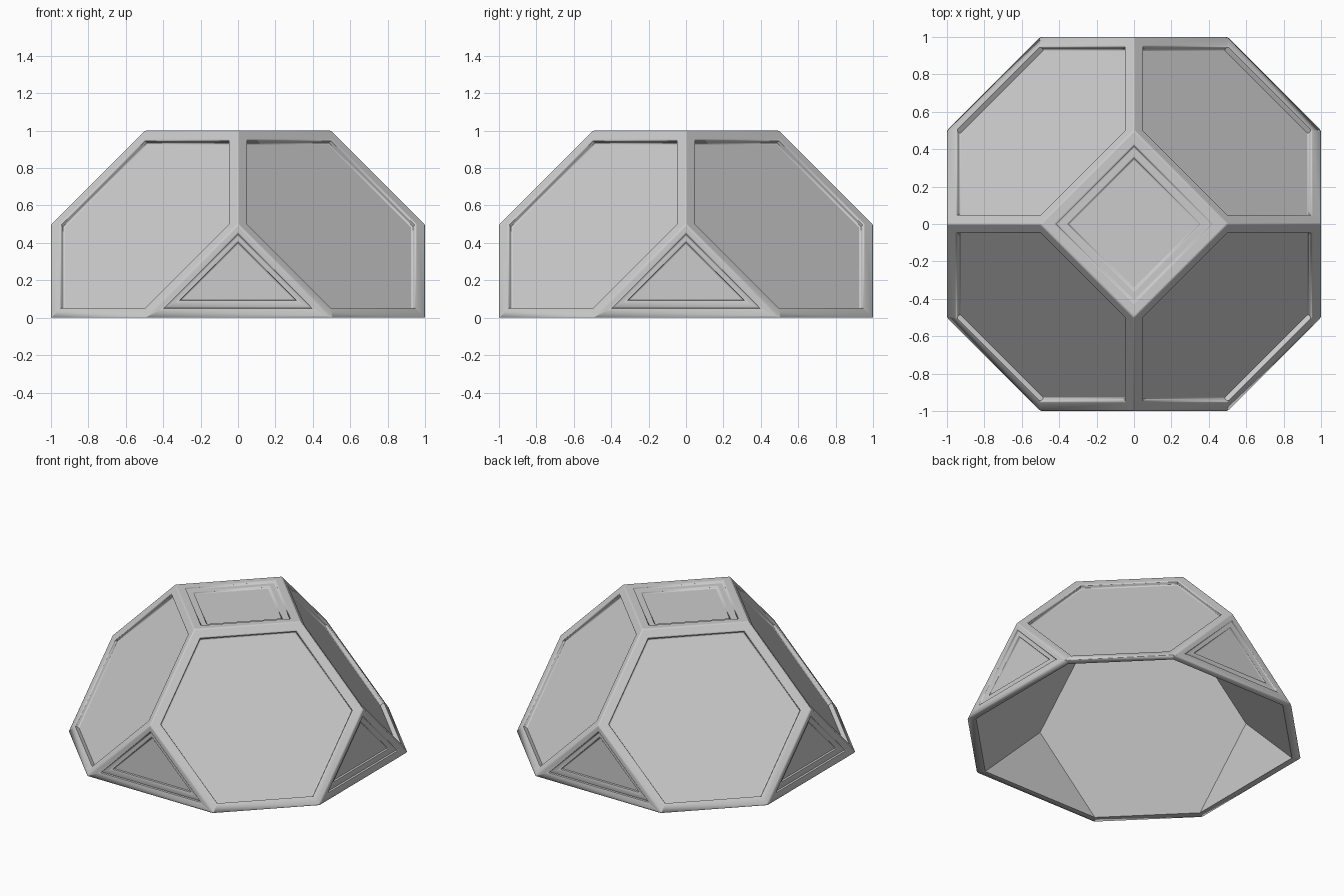
import bpy, bmesh
from itertools import product
from mathutils import Vector

if "Cube" in bpy.data.objects:
    bpy.data.objects.remove(bpy.data.objects["Cube"])


def half_shell(bm, r, k):
    """Upper half of a truncated octahedron: |axis| <= r, |x|+|y|+|z| <= k, open below."""
    b = k - r
    pts = set()
    for s, t in product((-1, 1), repeat=2):
        for p, q in ((r, b), (b, r)):
            pts.add((s * p, t * q, 0))
        pts.add((s * b, 0, r))
        pts.add((0, t * b, r))
        pts.add((s * r, 0, b))
        pts.add((0, t * r, b))
    old = set(bm.faces)
    verts = [bm.verts.new(p) for p in sorted(pts)]
    bmesh.ops.convex_hull(bm, input=verts)
    new = [f for f in bm.faces if f not in old]
    edges = list({e for f in new for e in f.edges})
    bmesh.ops.dissolve_limit(bm, angle_limit=0.02, verts=verts, edges=edges)
    bm.normal_update()
    new = [f for f in bm.faces if f not in old]
    bottom = [f for f in new if all(abs(v.co.z) < 1e-5 for v in f.verts)]
    bmesh.ops.delete(bm, geom=bottom, context='FACES_ONLY')
    return [f for f in bm.faces if f not in old]


def step(bm, face, scale, depth):
    """Inset a face by scaling about its bounding centre, then sink it straight in."""
    n = face.normal.copy()
    co = [v.co for v in face.verts]
    centre = Vector([(min(c[i] for c in co) + max(c[i] for c in co)) / 2 for i in range(3)])
    bmesh.ops.inset_individual(bm, faces=[face], thickness=0.001, depth=0)
    for v, c in zip(face.verts, [c.copy() for c in targets(face, centre, scale)]):
        v.co = c
    bmesh.ops.inset_individual(bm, faces=[face], thickness=0.002, depth=0)
    for v in face.verts:
        v.co -= n * depth


def targets(face, centre, scale):
    return [centre + (v.co - centre) * scale for v in face.verts]


bm = bmesh.new()
weight = bm.edges.layers.float.new("bevel_weight_edge")

# Outer skin, with its ridges marked for rounding
outer = half_shell(bm, 1.0, 1.5)
for e in bm.edges:
    if len(e.link_faces) == 2:
        e[weight] = 1.0

# Inner skin and flat bottom rim
wall = 0.045
inner = half_shell(bm, 1 - wall, 1.5 - wall * 3 ** 0.5)
bmesh.ops.reverse_faces(bm, faces=inner)
rim = [e for e in bm.edges if len(e.link_faces) == 1]
bmesh.ops.bridge_loops(bm, edges=rim)
bm.normal_update()

# Recessed panels: one step on hexagons, two on the square and half squares
for f in outer:
    if max(abs(c) for c in f.normal) < 0.9:
        step(bm, f, 0.9, 0.03)
    else:
        step(bm, f, 0.84 if f.normal.z > 0.9 else 0.8, 0.015)
        step(bm, f, 0.85 if f.normal.z > 0.9 else 0.79, 0.015)

bmesh.ops.recalc_face_normals(bm, faces=bm.faces[:])
mesh = bpy.data.meshes.new("panelled_dome")
bm.to_mesh(mesh)
bm.free()
dome = bpy.data.objects.new("panelled_dome", mesh)
bpy.context.collection.objects.link(dome)

# Softly rounded struts
bevel = dome.modifiers.new("rounded_ridges", 'BEVEL')
bevel.limit_method = 'WEIGHT'
bevel.width = 0.015
bevel.segments = 3

bpy.context.view_layer.objects.active = dome
dome.select_set(True)
bpy.ops.object.shade_smooth_by_angle(angle=0.52)
